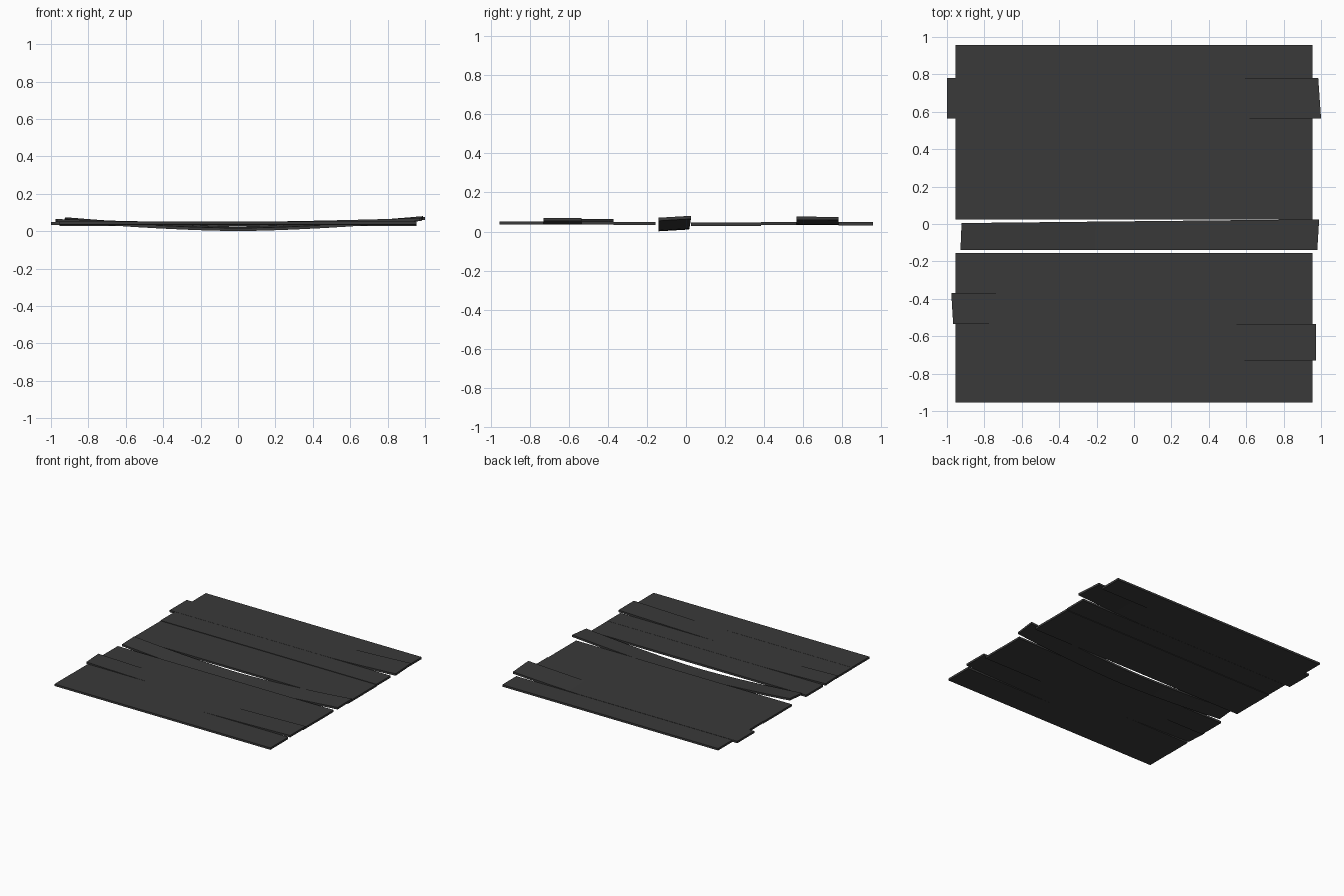
import bpy

cube = bpy.data.objects.get("Cube")
if cube:
    bpy.data.objects.remove(cube, do_unlink=True)

# Single dark wood colour
wood = bpy.data.materials.new("dark_charcoal_wood")
wood.use_nodes = True
colour = (0.042, 0.042, 0.042, 1)
wood.diffuse_color = colour
wood.node_tree.nodes["Principled BSDF"].inputs["Base Color"].default_value = colour

THICK = 0.016
SEGMENTS = 24


def flat(x):
    return 0.0


def lift_right(start, end, height):
    """Upward curl of the right end."""
    return lambda x: height * max(0.0, (x - start) / (end - start)) ** 1.3


def lift_left(start, end, height):
    """Upward curl of the left end."""
    return lambda x: height * max(0.0, (start - x) / (start - end)) ** 1.3


def board(name, left, right, front, back, top, bend=flat, tilt=0.0, skew=0.0):
    """Board along x. left/right hold the x of the front and back corners;
    tilt raises the back edge, skew shifts the back edge towards the right."""
    steps = 1 if bend is flat else SEGMENTS
    verts, faces = [], []
    for i in range(steps + 1):
        t = i / steps
        for y, k in ((front, 0), (back + skew * t, 1)):
            x = left[k] + (right[k] - left[k]) * t
            z = top + bend(x) + tilt * k
            verts += [(x, y, z), (x, y, z - THICK)]
    for i in range(steps):
        a, b = 4 * i, 4 * i + 4
        faces += [(a, b, b + 2, a + 2), (a + 1, a + 3, b + 3, b + 1),
                  (a, a + 1, b + 1, b), (a + 2, b + 2, b + 3, a + 3)]
    e = 4 * steps
    faces += [(0, 2, 3, 1), (e, e + 1, e + 3, e + 2)]
    mesh = bpy.data.meshes.new(name)
    mesh.from_pydata(verts, [], faces)
    mesh.materials.append(wood)
    obj = bpy.data.objects.new(name, mesh)
    bpy.context.collection.objects.link(obj)
    return obj


W = 0.955
L, R = (-W, -W), (W, W)

# Front panel: flat boards with two curled ones between them
board("front_edge_board", L, R, -0.955, -0.73, 0.052)
board("front_right_curled_board", L, (0.972, 0.972), -0.73, -0.535, 0.051,
      lift_right(0.1, 0.972, 0.019))
board("front_left_curled_board", (-0.967, -0.977), R, -0.535, -0.37, 0.051,
      lift_left(-0.4, -0.975, 0.014))
board("front_inner_board", L, R, -0.37, -0.155, 0.05)

# Loose sagging middle board
board("middle_sagging_board", (-0.928, -0.922), (0.98, 0.99), -0.14, 0.005, 0.017,
      lambda x: 0.051 * abs(x / 0.95) ** 1.6, tilt=0.009, skew=0.02)

# Back panel
board("back_inner_board", L, R, 0.025, 0.385, 0.045)
board("back_middle_board", L, R, 0.385, 0.565, 0.049)
board("back_curled_board", (-1.0, -1.0), (1.0, 0.985), 0.565, 0.78, 0.05,
      lift_right(0.4, 1.0, 0.026))
board("back_edge_board", L, R, 0.78, 0.958, 0.048)
